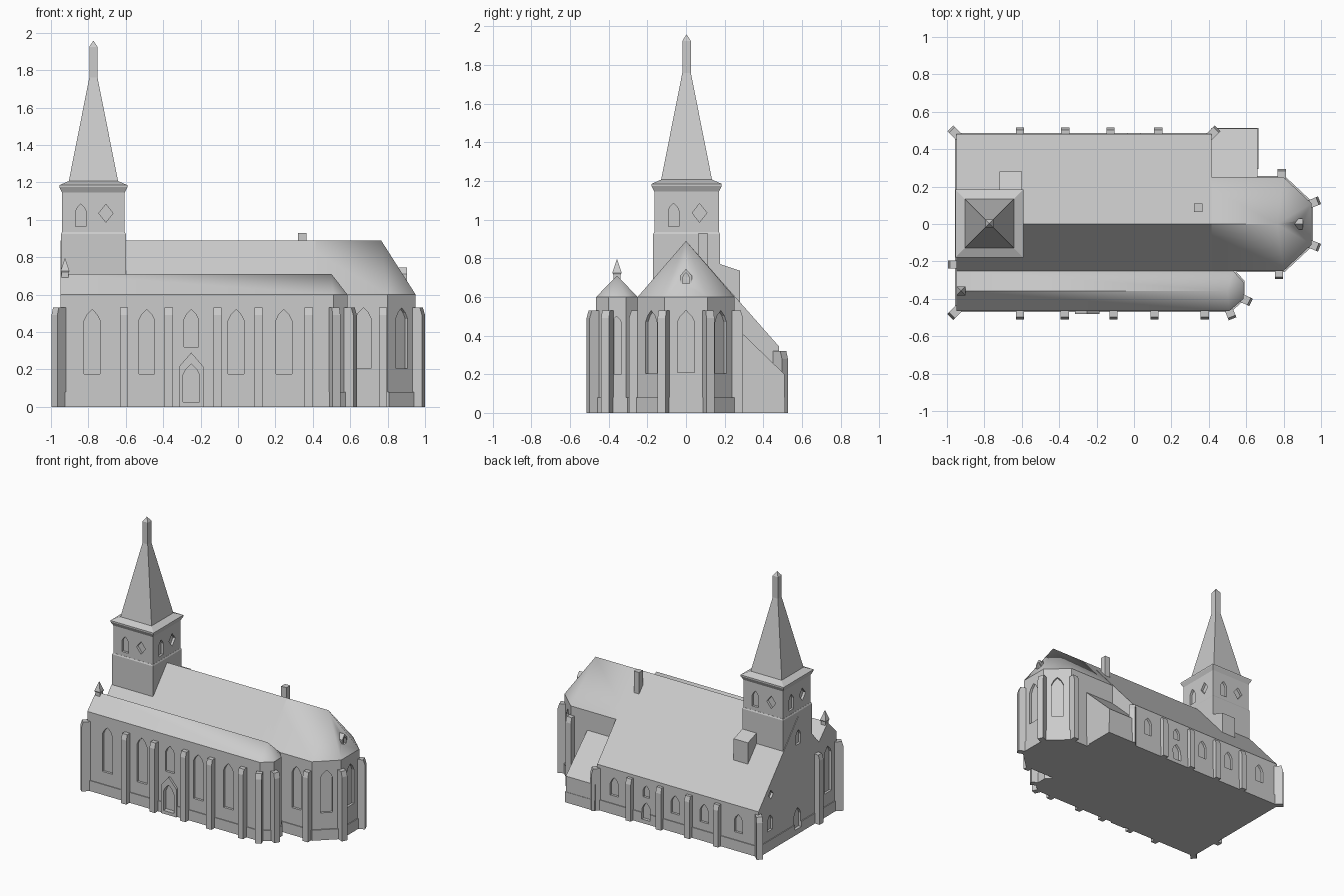
import bpy, bmesh, math
from mathutils import Matrix, Vector

if "Cube" in bpy.data.objects:
    bpy.data.objects.remove(bpy.data.objects["Cube"])

stone = bpy.data.materials.new("light grey stone")
stone.diffuse_color = (0.6, 0.6, 0.6, 1)
stone.use_nodes = True
stone.node_tree.nodes["Principled BSDF"].inputs["Base Color"].default_value = stone.diffuse_color
parts, openings = [], []


def hull(name, pts, bm=None):
    """Convex solid around the points, with flat faces merged."""
    bm = bmesh.new()
    verts = [bm.verts.new(p) for p in pts]
    res = bmesh.ops.convex_hull(bm, input=verts)
    loose = [v for v in bm.verts if not v.link_faces]
    bmesh.ops.delete(bm, geom=loose, context='VERTS')
    bmesh.ops.dissolve_limit(bm, angle_limit=0.01, verts=bm.verts[:], edges=bm.edges[:])
    bmesh.ops.recalc_face_normals(bm, faces=bm.faces[:])
    me = bpy.data.meshes.new(name)
    bm.to_mesh(me)
    bm.free()
    ob = bpy.data.objects.new(name, me)
    bpy.context.collection.objects.link(ob)
    me.materials.append(stone)
    parts.append(ob)
    return ob


def prism(name, plan, z0, z1):
    return hull(name, [(x, y, z) for x, y in plan for z in (z0, z1)])


def box(name, x0, x1, y0, y1, z0, z1):
    return prism(name, [(x0, y0), (x1, y0), (x1, y1), (x0, y1)], z0, z1)


def rings(name, cx, cy, levels):
    """Square tower piece from (half width, height) levels."""
    return hull(name, [(cx + a * r, cy + b * r, z) for r, z in levels
                       for a in (-1, 1) for b in (-1, 1)])


def plinth(name, plan, h=0.08, e=0.006):
    prism(name, [(x + a * e, y + b * e) for x, y in plan for a in (-1, 1) for b in (-1, 1)], 0, h)


def placed(x, y, deg):
    """Frame whose local +x points out of the wall."""
    return Matrix.Translation((x, y, 0)) @ Matrix.Rotation(math.radians(deg), 4, 'Z')


def buttress(x, y, deg, h=0.53, d=0.045):
    m = placed(x, y, deg)
    prof = [(-0.02, 0), (d, 0), (d, h - 0.04), (d - 0.012, h), (-0.02, h)]
    hull("buttress", [m @ Vector((r, s * 0.022, z)) for r, z in prof for s in (-1, 1)])


def cut(x, y, deg, prof, depth=0.018):
    m = placed(x, y, deg)
    ob = hull("opening_cutter", [m @ Vector((r, u, z)) for u, z in prof for r in (-depth, 0.04)])
    parts.remove(ob)
    openings.append(ob)


def lancet(x, y, deg, w, z0, z1):
    h = w / 2
    cut(x, y, deg, [(-h, z0), (h, z0), (h, z1 - w * 0.7), (h * 0.65, z1 - w * 0.33), (0, z1),
                    (-h * 0.65, z1 - w * 0.33), (-h, z1 - w * 0.7)])


def diamond(x, y, deg, a, b, z):
    cut(x, y, deg, [(-a, z), (0, z - b), (a, z), (0, z + b)])


# Nave with one long lean-to slope on the north
nave = [(-0.25, 0), (-0.25, 0.6), (0, 0.89), (0.48, 0.345), (0.48, 0)]
hull("nave", [(x, y, z) for y, z in nave for x in (-0.95, 0.415)])
plinth("nave_plinth", [(-0.95, -0.25), (0.41, -0.25), (0.41, 0.48), (-0.95, 0.48)])

# Choir with polygonal apse
choir = [(0.3, -0.25), (0.8, -0.25), (0.95, -0.11), (0.95, 0.11), (0.8, 0.25), (0.3, 0.25)]
prism("choir_walls", choir, 0, 0.6)
plinth("choir_plinth", choir)
choir_roof = hull("choir_roof", [(x, y, 0.6) for x, y in choir] + [(0.3, 0, 0.89), (0.765, 0, 0.89)])

# South aisle with polygonal east end
aisle = [(-0.95, -0.25), (-0.95, -0.465), (0.51, -0.465), (0.585, -0.4), (0.585, -0.31), (0.53, -0.25)]
prism("aisle_walls", aisle, 0, 0.6)
plinth("aisle_plinth", aisle)
aisle_roof = hull("aisle_roof", [(x, y, 0.6) for x, y in aisle]
                  + [(-0.95, -0.357, 0.71), (0.5, -0.357, 0.71)])

# North annex with shed roof
hull("annex", [(x, y, z) for x in (0.412, 0.66)
               for y, z in ((0.2, 0), (0.2, 0.5), (0.51, 0.2), (0.51, 0))])
plinth("annex_plinth", [(0.42, 0.3), (0.66, 0.3), (0.66, 0.507), (0.42, 0.507)])

# Tower, cornice and spire
TX, TY = -0.773, 0.003
rings("tower_base", TX, TY, [(0.173, 0.4), (0.173, 0.925), (0.168, 0.935)])
rings("belfry", TX, TY, [(0.167, 0.92), (0.167, 1.17)])
rings("cornice", TX, TY, [(0.167, 1.145), (0.182, 1.175), (0.182, 1.185), (0.13, 1.208)])
rings("spire", TX, TY, [(0.132, 1.205), (0.022, 1.76)])
rings("finial", TX, TY, [(0.022, 1.75), (0.022, 1.925), (0.001, 1.957)])
hull("stair_block", [(x, y, z) for x in (-0.72, -0.6)
                     for y, z in ((0.1, 0.5), (0.1, 0.795), (0.28, 0.735), (0.28, 0.5))])

# Chimney, gable pinnacle and apse dormer
box("chimney", 0.32, 0.365, 0.065, 0.11, 0.7, 0.93)
rings("pinnacle_shaft", -0.925, -0.357, [(0.019, 0.62), (0.019, 0.73)])
rings("pinnacle_cap", -0.925, -0.357, [(0.019, 0.715), (0.024, 0.725), (0.001, 0.795)])
hull("dormer", [(x, y, z) for x in (0.8, 0.903)
                for y, z in ((-0.03, 0.64), (0.03, 0.64), (0.03, 0.71), (0, 0.745), (-0.03, 0.71))])

# South porch frame
hull("porch", [(-0.25 + u, y, z) for y in (-0.44, -0.482)
               for u, z in ((-0.065, 0), (0.065, 0), (0.065, 0.215), (0, 0.29), (-0.065, 0.215))])

# Buttresses
for x in (-0.61, -0.37, -0.11, 0.11, 0.378):
    buttress(x, -0.465, -90)
for x in (-0.61, -0.367, -0.125, 0.13):
    buttress(x, 0.48, 90, 0.32, 0.035)
for x, y, a in ((-0.95, -0.465, 225), (-0.95, -0.217, 180), (0.51, -0.465, -68), (0.585, -0.4, -25),
                (0.775, -0.25, -90), (0.95, -0.11, -22), (0.95, 0.11, 22), (0.79, 0.25, 90)):
    buttress(x, y, a)
buttress(-0.95, 0.48, 135, 0.32)
buttress(0.415, 0.48, 45, 0.32)

# South and aisle-end windows, south door
for x in (-0.78, -0.488, -0.01, 0.245):
    lancet(x, -0.465, -90, 0.085, 0.175, 0.52)
lancet(-0.25, -0.465, -90, 0.08, 0.32, 0.52)
lancet(-0.25, -0.465, -90, 0.09, 0.025, 0.23)
lancet(0.585, -0.36, 0, 0.055, 0.2, 0.5)

# Choir and apse windows
lancet(0.67, -0.25, -90, 0.08, 0.205, 0.53)
lancet(0.95, 0, 0, 0.09, 0.21, 0.53)
lancet(0.903, 0, 0, 0.034, 0.67, 0.725)
for s in (-1, 1):
    lancet(0.875, s * 0.18, s * 47, 0.085, 0.205, 0.53)

# North windows and door
for x in (-0.78, -0.49, -0.245, 0.27):
    lancet(x, 0.48, 90, 0.07, 0.14, 0.28)
lancet(0, 0.48, 90, 0.07, 0.03, 0.16)
lancet(0, 0.48, 90, 0.055, 0.2, 0.29)

# West front openings
lancet(-0.95, -0.357, 180, 0.085, 0.175, 0.53)
lancet(-0.95, 0.01, 180, 0.08, 0.04, 0.2)
lancet(-0.95, 0.0, 180, 0.06, 0.68, 0.79)
lancet(-0.95, 0.34, 180, 0.06, 0.15, 0.27)
diamond(-0.95, 0.33, 180, 0.028, 0.034, 0.42)

# Belfry openings on all four faces
for k in range(4):
    m = Matrix.Rotation(k * math.pi / 2, 2)
    for u, kind in ((-0.067, 0), (0.067, 1)):
        p = m @ Vector((0.167, u))
        if kind:
            diamond(TX + p.x, TY + p.y, k * 90, 0.038, 0.048, 1.035)
        else:
            lancet(TX + p.x, TY + p.y, k * 90, 0.055, 0.965, 1.085)

# Carve all openings out of the walls
bm = bmesh.new()
for ob in openings:
    bm.from_mesh(ob.data)
    bpy.data.objects.remove(ob)
cut_mesh = bpy.data.meshes.new("openings")
bm.to_mesh(cut_mesh)
bm.free()
cutter = bpy.data.objects.new("openings_cutter", cut_mesh)
bpy.context.collection.objects.link(cutter)
cutter.hide_render = True
carved = [o for o in parts if o.name.split(".")[0] in (
    "nave", "nave_plinth", "choir_walls", "choir_plinth", "choir_roof", "aisle_walls",
    "aisle_plinth", "tower_base", "belfry", "porch", "dormer")]
for ob in carved:
    mod = ob.modifiers.new("openings", 'BOOLEAN')
    mod.object, mod.operation, mod.solver = cutter, 'DIFFERENCE', 'EXACT'
dg = bpy.context.evaluated_depsgraph_get()
done = [(o, bpy.data.meshes.new_from_object(o.evaluated_get(dg))) for o in carved]
for ob, me in done:
    ob.modifiers.clear()
    ob.data = me
bpy.data.objects.remove(cutter)

# Soft shading across the hipped roof ends
for ob in (choir_roof, aisle_roof):
    bpy.ops.object.select_all(action='DESELECT')
    ob.select_set(True)
    bpy.context.view_layer.objects.active = ob
    bpy.ops.object.shade_smooth_by_angle(angle=math.radians(42))
